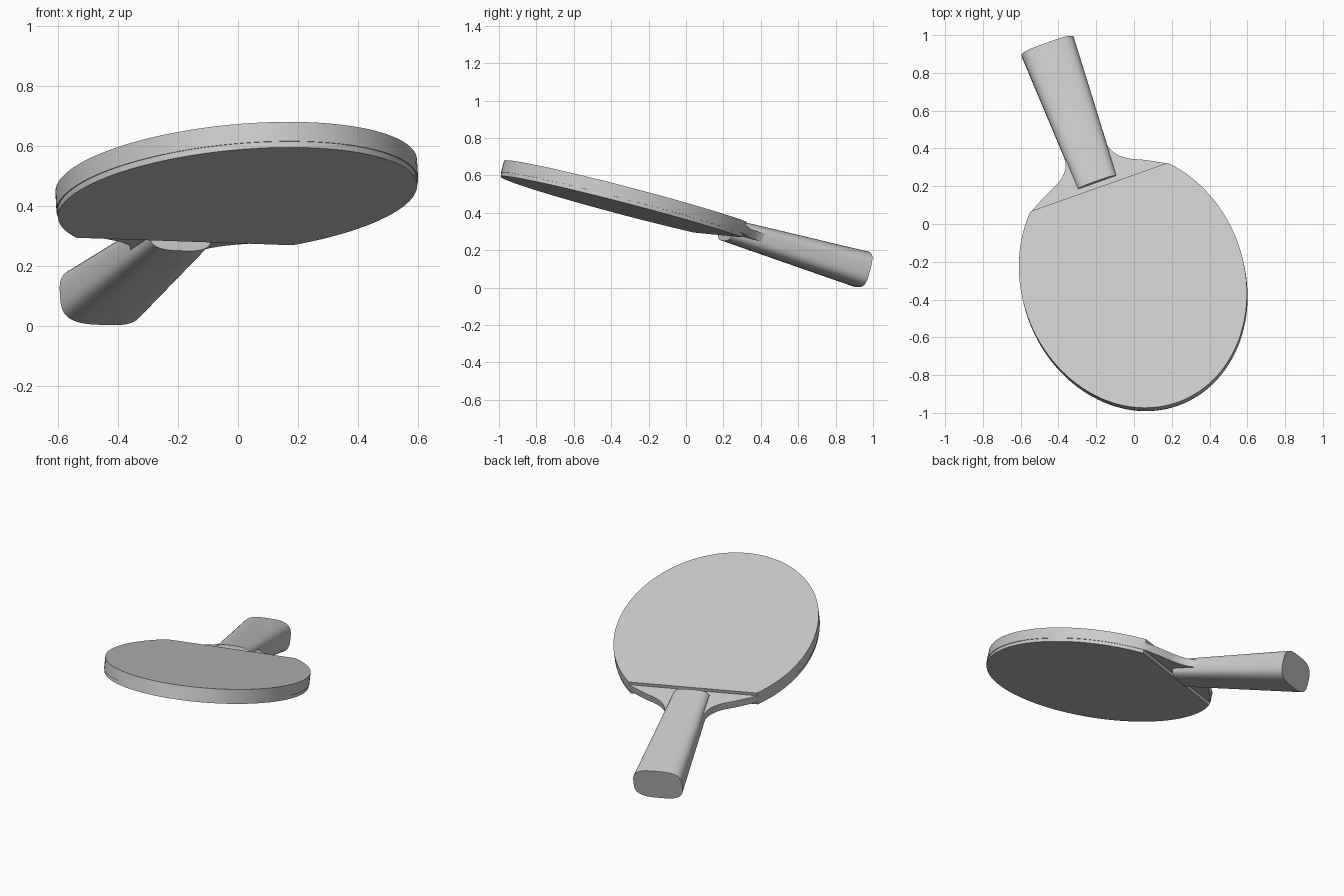
import bpy
import bmesh
from math import sin, cos, pi, copysign
from mathutils import Matrix, Vector

cube = bpy.data.objects.get("Cube")
if cube:
    bpy.data.objects.remove(cube, do_unlink=True)

mat = bpy.data.materials.new("light grey")
mat.use_nodes = True
GREY = (0.6, 0.6, 0.6, 1)
mat.diffuse_color = GREY
mat.node_tree.nodes["Principled BSDF"].inputs["Base Color"].default_value = GREY

# Resting pose: U runs from handle to head, V across, N out of the top face
N = Vector((-0.056, 0.256, 1)).normalized()
U = Vector((0.342, -0.94, 0.26))
U = (U - N * U.dot(N)).normalized()
V = N.cross(U)
POSE = Matrix.Translation((-0.098, -0.047, 0.387)) @ Matrix((U, V, N)).transposed().to_4x4()


def loft(name, rings):
    """Skin closed rings of points, cap both ends and place in the pose."""
    bm = bmesh.new()
    loops = [[bm.verts.new(p) for p in ring] for ring in rings]
    count = len(loops[0])
    for a, b in zip(loops, loops[1:]):
        for i in range(count):
            j = (i + 1) % count
            bm.faces.new((a[i], a[j], b[j], b[i]))
    bm.faces.new(loops[0])
    bm.faces.new(loops[-1])
    bmesh.ops.recalc_face_normals(bm, faces=bm.faces)
    mesh = bpy.data.meshes.new(name)
    bm.to_mesh(mesh)
    bm.free()
    mesh.materials.append(mat)
    obj = bpy.data.objects.new(name, mesh)
    obj.matrix_world = POSE
    bpy.context.collection.objects.link(obj)
    bpy.ops.object.select_all(action="DESELECT")
    obj.select_set(True)
    bpy.context.view_layer.objects.active = obj
    bpy.ops.object.shade_smooth_by_angle(angle=pi / 6)
    return obj


def slab(name, outline, low, high):
    return loft(name, [[(u, v, n) for u, v in outline] for n in (low, high)])


def head(inset=0):
    """Oval cut off by a straight edge on the handle side."""
    steps, limit = 80, 2.43
    angles = [limit * (2 * i / steps - 1) for i in range(steps + 1)]
    return [(0.285 + (0.713 - inset) * cos(t), (0.59 - inset) * sin(t)) for t in angles]


def smooth_path(points, steps=5):
    """Catmull-Rom curve through the inner points."""
    path = []
    for p0, p1, p2, p3 in zip(points, points[1:], points[2:], points[3:]):
        for k in range(steps):
            t = k / steps
            path.append(tuple(
                b + 0.5 * t * (c - a + t * (2 * a - 5 * b + 4 * c - d + t * (3 * (b - c) + d - a)))
                for a, b, c, d in zip(p0, p1, p2, p3)))
    return path + [points[-2]]


# Wooden blade: oval head flowing into a concave neck
oval = head()
neck = smooth_path([oval[-2], oval[-1], (-0.315, 0.28), (-0.354, 0.2), (-0.394, 0.15),
                    (-0.44, 0.124), (-0.5, 0.11), (-0.54, 0.108)])[1:]
blade_outline = oval + neck + [(u, -v) for u, v in reversed(neck)]
slab("blade", blade_outline, -0.023, 0.023)

# Rubber sheets on both faces
slab("top_rubber", oval, 0.023, 0.0435)
slab("bottom_rubber", head(0.004), -0.0435, -0.023)


# Flared handle with a rounded-box section
def section(u, half_width, bottom, top, sides=64, power=3.2):
    ring = []
    for i in range(sides):
        t = 2 * pi * i / sides
        c, s = [copysign(abs(f) ** (2 / power), f) for f in (cos(t), sin(t))]
        ring.append((u, half_width * c, (bottom + top) / 2 + (top - bottom) / 2 * s))
    return ring


loft("handle", [section(-0.288, 0.11, -0.066, 0.056),
                section(-1.085, 0.147, -0.115, 0.083)])
